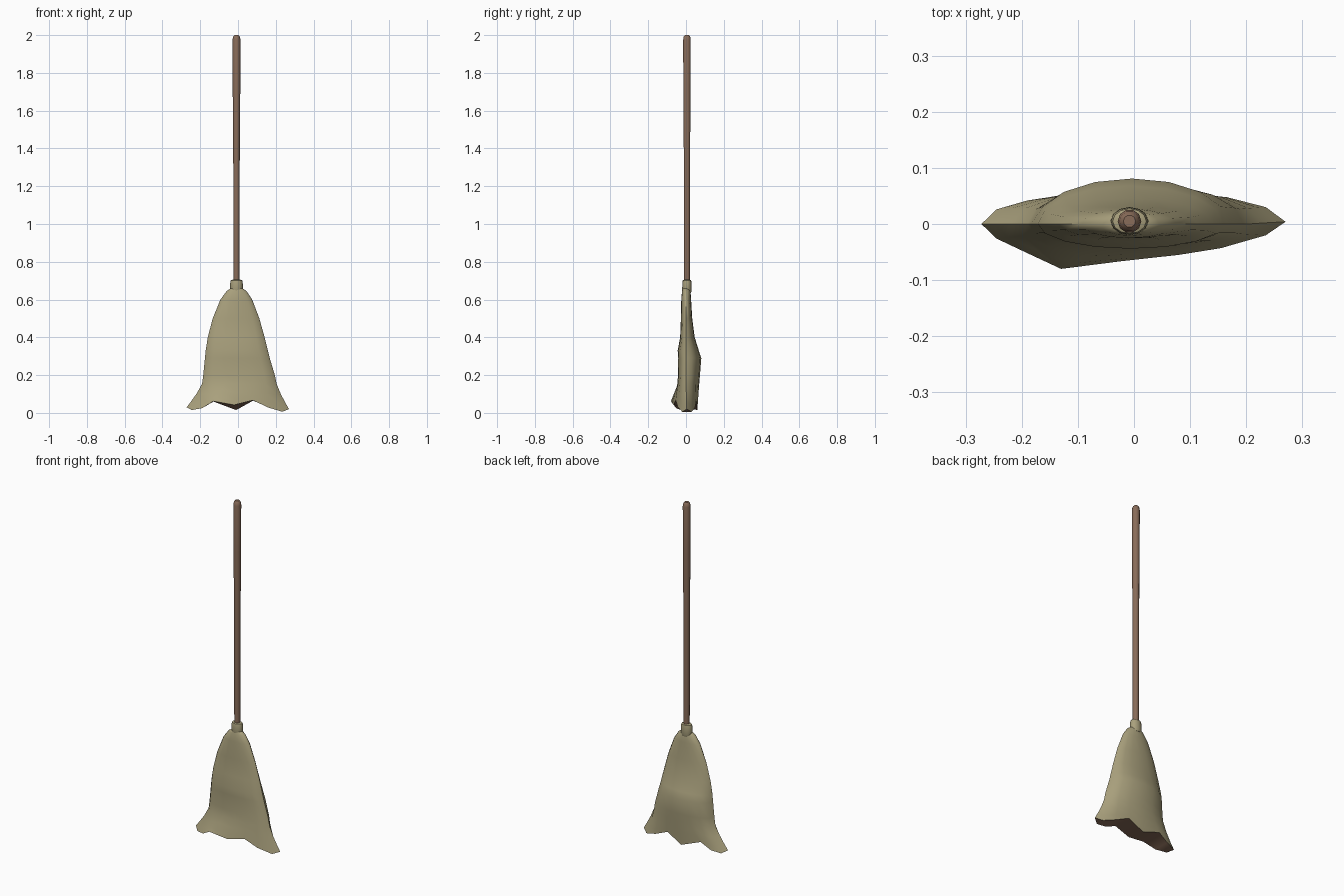
import bpy, bmesh, math

if "Cube" in bpy.data.objects:
    bpy.data.objects.remove(bpy.data.objects["Cube"])


def material(name, rgb):
    m = bpy.data.materials.new(name)
    m.diffuse_color = (*rgb, 1)
    m.use_nodes = True
    m.node_tree.nodes["Principled BSDF"].inputs["Base Color"].default_value = m.diffuse_color
    return m


straw = material("straw", (0.40, 0.355, 0.205))
wood = material("brown wood", (0.25, 0.15, 0.10))


def finish(name, bm, mats, angle=50):
    bmesh.ops.recalc_face_normals(bm, faces=bm.faces)
    me = bpy.data.meshes.new(name)
    bm.to_mesh(me)
    bm.free()
    ob = bpy.data.objects.new(name, me)
    bpy.context.collection.objects.link(ob)
    for m in mats:
        me.materials.append(m)
    bpy.ops.object.select_all(action='DESELECT')
    ob.select_set(True)
    bpy.context.view_layer.objects.active = ob
    bpy.ops.object.shade_smooth_by_angle(angle=math.radians(angle))
    return ob


def loft(bm, rings):
    """Skin a list of closed point rings; returns the vertex rings."""
    vr = [[bm.verts.new(p) for p in r] for r in rings]
    for a, b in zip(vr, vr[1:]):
        n = len(a)
        for i in range(n):
            bm.faces.new((a[i], a[(i + 1) % n], b[(i + 1) % n], b[i]))
    return vr


CX, CY = -0.008, 0.005


def turned(name, profile, mat, sides, squash=1.0):
    bm = bmesh.new()
    rings = [[(CX + r * math.cos(2 * math.pi * i / sides),
               CY + r * squash * math.sin(2 * math.pi * i / sides), z)
              for i in range(sides)] for r, z in profile]
    vr = loft(bm, rings)
    bm.faces.new(vr[0])
    bm.faces.new(vr[-1])
    return finish(name, bm, [mat])


# Handle, slightly thicker towards the rounded top
turned("handle", [(0.016, 0.62), (0.017, 1.3), (0.020, 1.7), (0.021, 1.975),
                  (0.018, 1.992), (0.011, 2.0)], wood, 10)
# Binding collar
turned("collar", [(0.029, 0.635), (0.034, 0.648), (0.033, 0.69),
                  (0.030, 0.702), (0.019, 0.706)], straw, 12, 0.74)

# Bristle head: z, left x, right x, front y, back y
rows = [(0.662, -0.035, 0.020, -0.016, 0.020),
        (0.645, -0.060, 0.045, -0.021, 0.024),
        (0.600, -0.093, 0.075, -0.025, 0.027),
        (0.500, -0.134, 0.113, -0.027, 0.033),
        (0.400, -0.160, 0.141, -0.031, 0.046),
        (0.330, -0.171, 0.158, -0.044, 0.068),
        (0.290, -0.175, 0.168, -0.041, 0.081),
        (0.200, -0.184, 0.195, -0.042, 0.074),
        (0.155, -0.190, 0.204, -0.046, 0.070)]
# Ragged hem from the left tip along the front to the right tip, then back
hem = [(-0.272, 0.000, 0.030), (-0.245, -0.026, 0.015), (-0.190, -0.052, 0.025),
       (-0.130, -0.080, 0.062), (-0.020, -0.066, 0.042), (0.080, -0.055, 0.067),
       (0.155, -0.043, 0.030), (0.235, -0.020, 0.006), (0.270, 0.004, 0.020),
       (0.235, 0.030, 0.006), (0.165, 0.048, 0.028), (0.080, 0.055, 0.065),
       (-0.010, 0.060, 0.015), (-0.130, 0.050, 0.060), (-0.190, 0.042, 0.025),
       (-0.245, 0.026, 0.015)]
N = len(hem)
rings = []
for z, xl, xr, yf, yb in rows:
    ring = []
    for i in range(N):
        t = 2 * math.pi * i / N
        s = math.sin(t)
        ring.append(((xl + xr) / 2 - (xr - xl) / 2 * math.cos(t),
                     -s * yb if s < 0 else s * yf, z))
    rings.append(ring)
# Flaring rows between the last regular row and the hem
last = rings[-1]
for f in (0.4, 0.75):
    rings.append([tuple(a + (b - a) * (f if k else f ** 1.2)
                        for k, (a, b) in enumerate(zip(p, q)))
                  for p, q in zip(last, hem)])
rings.append(hem)

bm = bmesh.new()
vr = loft(bm, rings)
bm.faces.new(vr[0])
# Brown underside, strips running from front hem to back hem
h = vr[-1]
under = [bm.faces.new((h[0], h[1], h[N - 1])),
         bm.faces.new((h[N // 2], h[N // 2 + 1], h[N // 2 - 1]))]
for i in range(1, N // 2 - 1):
    under.append(bm.faces.new((h[i], h[i + 1], h[N - i - 1], h[N - i])))
for f in under:
    f.material_index = 1
finish("bristles", bm, [straw, wood], 60)
